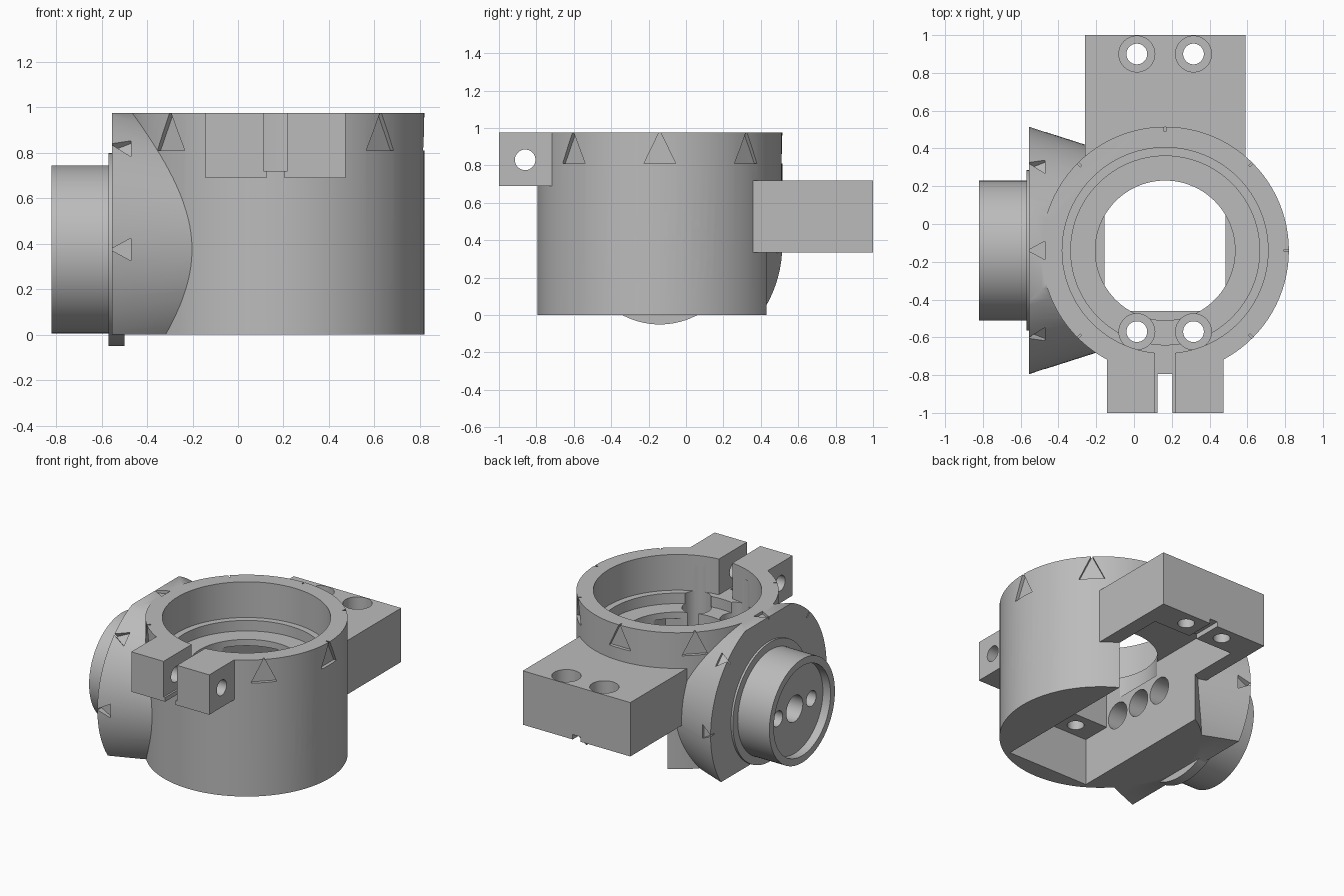
import bpy, bmesh, math
from mathutils import Vector, Matrix

if "Cube" in bpy.data.objects:
    bpy.data.objects.remove(bpy.data.objects["Cube"])

CX, CY, TOP = 0.165, -0.14, 0.975      # main ring axis and height
HZ = 0.375                             # height of the side hub axis
R = 0.655

grey = bpy.data.materials.new("plain grey")
grey.use_nodes = True
grey.diffuse_color = (0.5, 0.5, 0.5, 1)
grey.node_tree.nodes["Principled BSDF"].inputs["Base Color"].default_value = (0.5, 0.5, 0.5, 1)


def finish(name, bm):
    bmesh.ops.recalc_face_normals(bm, faces=bm.faces)
    mesh = bpy.data.meshes.new(name)
    bm.to_mesh(mesh)
    bm.free()
    mesh.materials.append(grey)
    ob = bpy.data.objects.new(name, mesh)
    bpy.context.collection.objects.link(ob)
    return ob


def box(name, x0, x1, y0, y1, z0, z1):
    bm = bmesh.new()
    bmesh.ops.create_cube(bm, size=1)
    for v in bm.verts:
        v.co = Vector(((x0 + x1) / 2 + v.co.x * (x1 - x0),
                       (y0 + y1) / 2 + v.co.y * (y1 - y0),
                       (z0 + z1) / 2 + v.co.z * (z1 - z0)))
    return finish(name, bm)


def rod(name, axis, a, b, start, end, r0, r1=None, seg=96):
    """Round bar along z (a, b = x, y) or along x (a, b = y, z)."""
    bm = bmesh.new()
    bmesh.ops.create_cone(bm, cap_ends=True, segments=seg, radius1=r0,
                          radius2=r0 if r1 is None else r1, depth=end - start)
    mid = (start + end) / 2
    if axis == "z":
        m = Matrix.Translation((a, b, mid))
    else:
        m = Matrix.Translation((mid, a, b)) @ Matrix.Rotation(math.pi / 2, 4, "Y")
    bm.transform(m)
    return finish(name, bm)


def wedge(name, origin, radial, up, base, apex, half, r0):
    """Triangular prism pointing along up, pushed outwards along radial."""
    bm = bmesh.new()
    side = up.cross(radial)
    start = origin + radial * r0
    tri = [start + up * base - side * half, start + up * base + side * half, start + up * apex]
    face = bm.faces.new([bm.verts.new(p) for p in tri])
    out = bmesh.ops.extrude_face_region(bm, geom=[face])["geom"]
    moved = [g for g in out if isinstance(g, bmesh.types.BMVert)]
    bmesh.ops.translate(bm, verts=moved, vec=radial * 0.12)
    return finish(name, bm)


def combine(target, tools, operation):
    for t in tools:
        t.hide_render = True
        mod = target.modifiers.new("combine", "BOOLEAN")
        mod.operation, mod.object, mod.solver = operation, t, "EXACT"
        bpy.context.view_layer.update()
        deps = bpy.context.evaluated_depsgraph_get()
        mesh = bpy.data.meshes.new_from_object(target.evaluated_get(deps))
        target.modifiers.clear()
        target.data = mesh
        bpy.data.objects.remove(t)


# Solid parts joined into the housing
housing = rod("housing", "z", CX, CY, 0, TOP, R)
side_cone = rod("side_cone", "x", CY, HZ, -0.555, -0.14, R, 0.522)
combine(side_cone, [box("trim_top", -1, 1, -1, 1, TOP, 2),
                    box("trim_bottom", -1, 1, -1, 1, -1, 0)], "DIFFERENCE")
ears = [box("clamp_ear", CX + x0, CX + x1, -1, -0.6, 0.69, TOP)
        for x0, x1 in ((-0.308, -0.04), (0.04, 0.308))]
combine(housing, [side_cone,
                  box("mount_block", -0.26, 0.59, 0.2, 1, 0.335, 0.72),
                  rod("hub_collar", "x", CY, HZ, -0.57, -0.5, 0.425),
                  rod("side_hub", "x", CY, HZ, -0.82, -0.5, 0.37)] + ears, "UNION")

# Stepped bore and clamp slot
cuts = [rod("bore", "z", CX, CY, 0.72, 1.2, 0.545),
        rod("bore_step", "z", CX, CY, 0.645, 1.1, 0.5),
        rod("centre_hole", "z", CX, CY, 0.5, 1.0, 0.37),
        box("clamp_slot", CX - 0.053, CX + 0.053, -1.1, -0.5, 0.72, 1.2),
        rod("clamp_bolt_hole", "x", -0.86, 0.83, -0.4, 0.8, 0.055, seg=32)]

# Motor pocket: lower channel open to the back, upper body recess, cable notch
cuts += [box("lower_channel", CX - 0.32, CX + 0.32, -0.67, 1.2, -0.2, 0.335),
         box("upper_recess", CX - 0.32, CX + 0.32, -0.46, 0.79, 0.2, 0.6),
         box("cable_notch", CX - 0.03, CX + 0.03, 0.7, 1.2, 0.3, 0.37)]

# Four mounting screws with counterbores
for y in (0.9, -0.57):
    for x in (CX - 0.15, CX + 0.15):
        cuts += [rod("screw_hole", "z", x, y, 0.2, 0.8, 0.055, seg=32),
                 rod("screw_counterbore", "z", x, y, 0.46, 0.9, 0.095, seg=48)]

# Hub recess and the row of three holes across the side walls
cuts.append(rod("hub_recess", "x", CY, HZ, -1, -0.76, 0.32))
for dy in (-0.21, 0, 0.21):
    cuts += [rod("wall_hole", "x", CY + dy, HZ, 0.3, 1, 0.093, seg=48),
             rod("inner_wall_hole", "x", CY + dy, HZ, -0.36, 0, 0.093, seg=48),
             rod("hub_hole", "x", CY + dy * 0.9, HZ, -0.9, -0.62, 0.055 if dy else 0.093, seg=48)]
    if dy:
        cuts.append(rod("blind_hole", "x", CY + dy, HZ, -0.48, -0.2, 0.055, seg=32))

# Arrow marks around the ring rim and the cone edge
for deg in (0, 45, 90, 135, 225, 315):
    a = math.radians(deg)
    cuts.append(wedge("ring_arrow", Vector((CX, CY, 0)), Vector((math.cos(a), math.sin(a), 0)),
                      Vector((0, 0, 1)), 0.81, 0.985, 0.085, 0.63))
for deg in range(0, 181, 45):
    a = math.radians(deg)
    cuts.append(wedge("cone_arrow", Vector((0, CY, HZ)), Vector((0, math.cos(a), math.sin(a))),
                      Vector((-1, 0, 0)), 0.47, 0.562, 0.05, 0.58 if deg == 90 else 0.61))

combine(housing, cuts, "DIFFERENCE")

# Smooth round walls, crisp edges
bpy.ops.object.select_all(action="DESELECT")
housing.select_set(True)
bpy.context.view_layer.objects.active = housing
bpy.ops.object.shade_smooth_by_angle(angle=math.radians(30))
